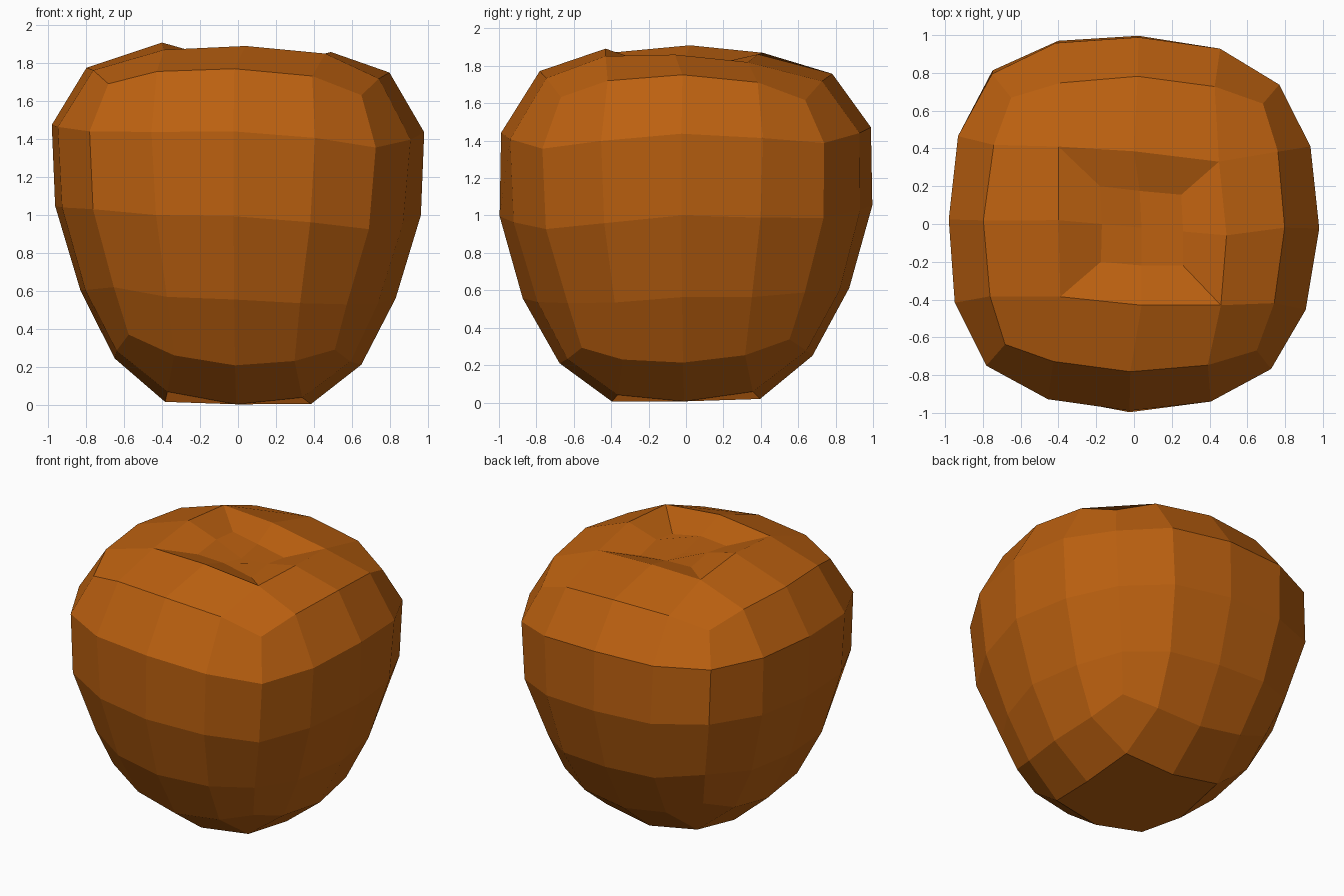
import bpy, bmesh, math

if "Cube" in bpy.data.objects:
    bpy.data.objects.remove(bpy.data.objects["Cube"])

# One flat colour for the whole fruit
mat = bpy.data.materials.new("burnt orange")
mat.diffuse_color = (0.50, 0.118, 0.005, 1.0)
mat.use_nodes = True
mat.node_tree.nodes["Principled BSDF"].inputs["Base Color"].default_value = mat.diffuse_color

bm = bmesh.new()
TWIST = math.radians(-1.4)
LEAN = {"mid": (0.025, 0.03), "quarter": (0.045, 0.035), "corner": (0.07, 0.04)}


def place(x, y, z, kind, tx, ty, grow, e):
    """Add a vertex, leaning the shape towards the front right."""
    kx, ky = LEAN[kind]
    dz = -kx * x * tx + ky * y * ty
    s = 1 if kind == "mid" else 1 + grow * dz
    c, n = math.cos(TWIST), math.sin(TWIST)
    return bm.verts.new(((x * c - y * n) * s * (1 - e), (x * n + y * c) * s * (1 + e), z + dz))


def turn(x, y, k):
    for _ in range(k):
        x, y = -y, x
    return x, y


def ring16(m, q, p, c, zm, zq, zc, *shape):
    """Squarish ring: per side a middle, a quarter, a corner and a quarter point."""
    out = []
    for k in range(4):
        for x, y, z, kind in ((0, -m, zm, "mid"), (q, -p, zq, "quarter"),
                              (c, -c, zc, "corner"), (p, -q, zq, "quarter")):
            out.append(place(*turn(x, y, k), z, kind, *shape))
    return out


def bridge(lo, hi):
    n = len(lo)
    for i in range(n):
        j = (i + 1) % n
        bm.faces.new((lo[i], lo[j], hi[j], hi[i]))


def cap(R, I, flip):
    """Fill from a 16-point ring in to an 8-point ring, as a square grid."""
    for k in range(4):
        a, b = 4 * k, 2 * k
        nr, ni = R[(a + 4) % 16], I[(b + 2) % 8]
        for f in ((R[a], R[a + 1], I[b + 1], I[b]),
                  (R[a + 1], R[a + 2], R[a + 3], I[b + 1]),
                  (R[a + 3], nr, ni, I[b + 1])):
            bm.faces.new(f[::-1] if flip else f)


# Body rings from bottom to top
rings = [ring16(*r) for r in (
    (0.663, 0.33, 0.635, 0.565, 0.23, 0.27, 0.355, 1.0, 1.0, 0.9, 0.02),
    (0.852, 0.37, 0.80, 0.645, 0.585, 0.585, 0.605, 1.0, 1.1, 0.9, 0.025),
    (0.98, 0.42, 0.92, 0.75, 1.025, 1.015, 1.01, 1.0, 1.0, 0.5, 0.017),
    (0.985, 0.435, 0.935, 0.76, 1.457, 1.44, 1.415, 0.8, 0.5, 0.3, 0.004),
    (0.79, 0.405, 0.745, 0.66, 1.765, 1.738, 1.655, 0.65, -0.3, 0.0, -0.01))]
for lo, hi in zip(rings, rings[1:]):
    bridge(lo, hi)

# Underside, closed with one eight-sided face
base = []
for k in range(4):
    for x, y, z, kind in ((0, -0.39, 0.012, "mid"), (0.365, -0.365, 0.065, "corner")):
        base.append(place(*turn(x, y, k), z, kind, 0.6, 0.6, 1.5, 0.015))
cap(rings[0], base, True)
bm.faces.new(base[::-1])

# Uneven top rim and the dimple inside it
rim = [bm.verts.new(v) for v in (
    (0.04, -0.43, 1.892), (0.46, -0.43, 1.852), (0.49, -0.06, 1.86), (0.45, 0.33, 1.82),
    (0.0, 0.385, 1.862), (-0.40, 0.41, 1.87), (-0.40, 0.02, 1.91), (-0.39, -0.385, 1.872))]
inner = [bm.verts.new(v) for v in (
    (0.04, -0.22, 1.82), (0.26, -0.22, 1.775), (0.26, -0.04, 1.805), (0.25, 0.155, 1.77),
    (0.03, 0.175, 1.80), (-0.18, 0.20, 1.82), (-0.17, 0.0, 1.845), (-0.175, -0.2, 1.815))]
cap(rings[-1], rim, False)
bridge(rim, inner)
centre = bm.verts.new((0.04, -0.02, 1.775))
for k in range(4):
    bm.faces.new((inner[2 * k], inner[2 * k + 1], inner[(2 * k + 2) % 8], centre))

mesh = bpy.data.meshes.new("fruit_body")
bm.to_mesh(mesh)
bm.free()
mesh.materials.append(mat)
obj = bpy.data.objects.new("fruit_body", mesh)
bpy.context.collection.objects.link(obj)
